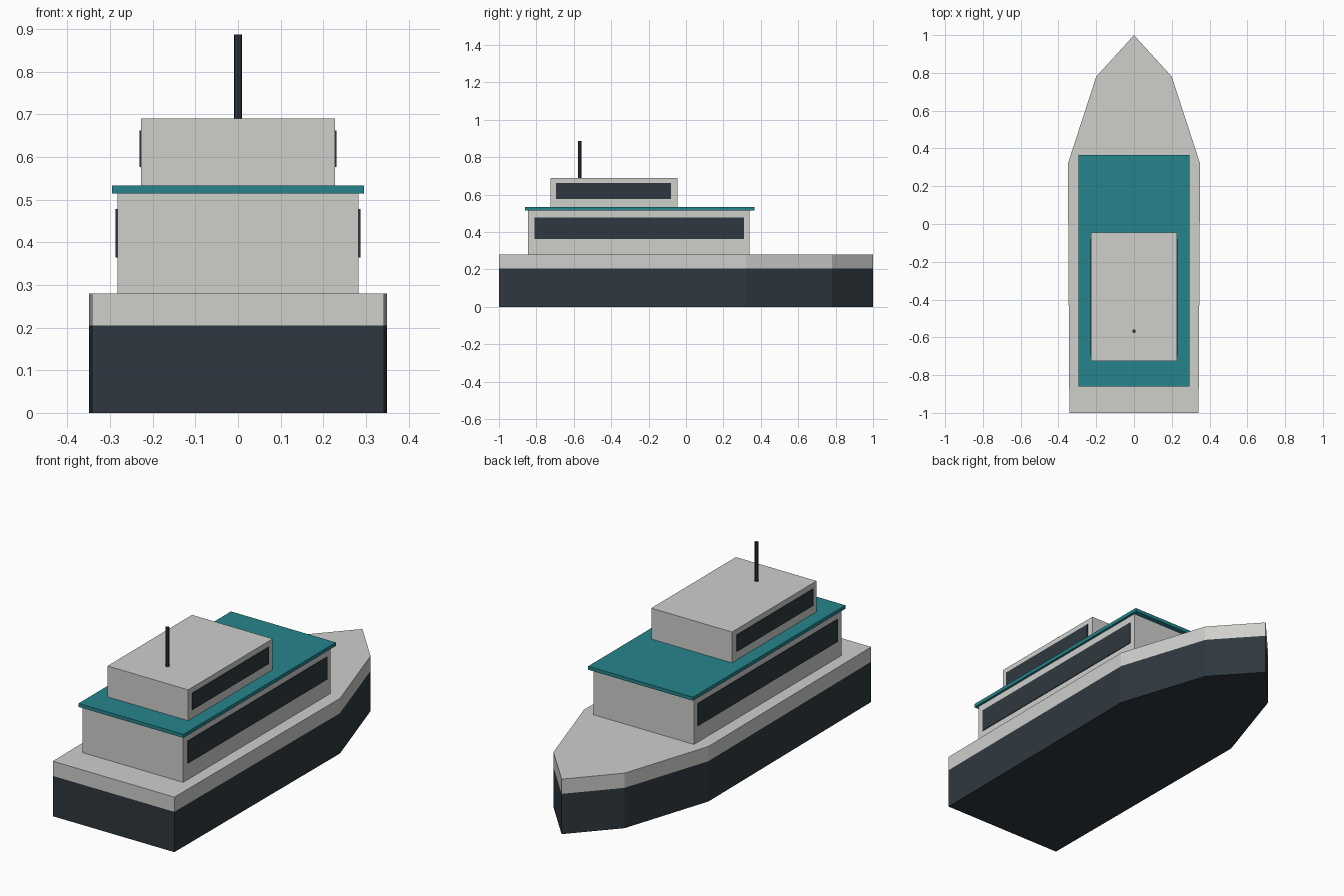
import bpy, bmesh
from mathutils import Vector

cube = bpy.data.objects.get("Cube")
if cube:
    bpy.data.objects.remove(cube, do_unlink=True)


def material(name, rgb):
    mat = bpy.data.materials.new(name)
    mat.use_nodes = True
    colour = (*rgb, 1.0)
    mat.diffuse_color = colour
    mat.node_tree.nodes["Principled BSDF"].inputs["Base Color"].default_value = colour
    return mat


WHITE = material("pale grey paint", (0.62, 0.62, 0.60))
DARK = material("dark slate", (0.028, 0.039, 0.050))
TEAL = material("teal roof", (0.018, 0.235, 0.265))


def finish(name, bm, mats):
    bmesh.ops.recalc_face_normals(bm, faces=bm.faces)
    mesh = bpy.data.meshes.new(name)
    bm.to_mesh(mesh)
    bm.free()
    for mat in mats:
        mesh.materials.append(mat)
    obj = bpy.data.objects.new(name, mesh)
    bpy.context.collection.objects.link(obj)
    return obj


def box(name, x, y, z, mat):
    """Box from (low, high) pairs on each axis."""
    bm = bmesh.new()
    bmesh.ops.create_cube(bm, size=1)
    for v in bm.verts:
        v.co = Vector([(a + b) / 2 + c * (b - a) for (a, b), c in zip((x, y, z), v.co)])
    return finish(name, bm, [mat])


# Hull: deck outline extruded in two bands, dark below and pale above
WATERLINE = 0.205
half = [(0.342, -1), (0.35, 0.32), (0.2, 0.78)]
outline = half + [(0, 1)] + [(-x, y) for x, y in reversed(half)]
bm = bmesh.new()
rings = [[bm.verts.new((x, y, z)) for x, y in outline] for z in (0, WATERLINE, 0.28)]
bm.faces.new(rings[0][::-1])
bm.faces.new(rings[-1])
count = len(outline)
for low, high in zip(rings, rings[1:]):
    for i in range(count):
        j = (i + 1) % count
        bm.faces.new((low[i], low[j], high[j], high[i]))
for f in bm.faces:
    f.material_index = 0 if f.calc_center_median().z > WATERLINE else 1
finish("hull", bm, [WHITE, DARK])

# Two cabin decks and the roof slab between them
box("main_cabin", (-0.283, 0.283), (-0.845, 0.34), (0.28, 0.515), WHITE)
box("main_roof", (-0.295, 0.295), (-0.86, 0.365), (0.515, 0.533), TEAL)
box("upper_cabin", (-0.227, 0.227), (-0.725, -0.045), (0.533, 0.69), WHITE)

# Side window strips
for side, s in (("left", 1), ("right", -1)):
    for deck, wall, y, z in (("main", 0.283, (-0.81, 0.31), (0.364, 0.478)),
                             ("upper", 0.227, (-0.695, -0.08), (0.577, 0.662))):
        x = sorted((s * (wall - 0.002), s * (wall + 0.004)))
        box(f"{deck}_window_{side}", x, y, z, DARK)

# Mast
bm = bmesh.new()
bmesh.ops.create_cone(bm, cap_ends=True, segments=8, radius1=0.0095, radius2=0.0095, depth=0.198)
bmesh.ops.translate(bm, verts=bm.verts, vec=(0, -0.567, 0.789))
finish("mast", bm, [DARK])
